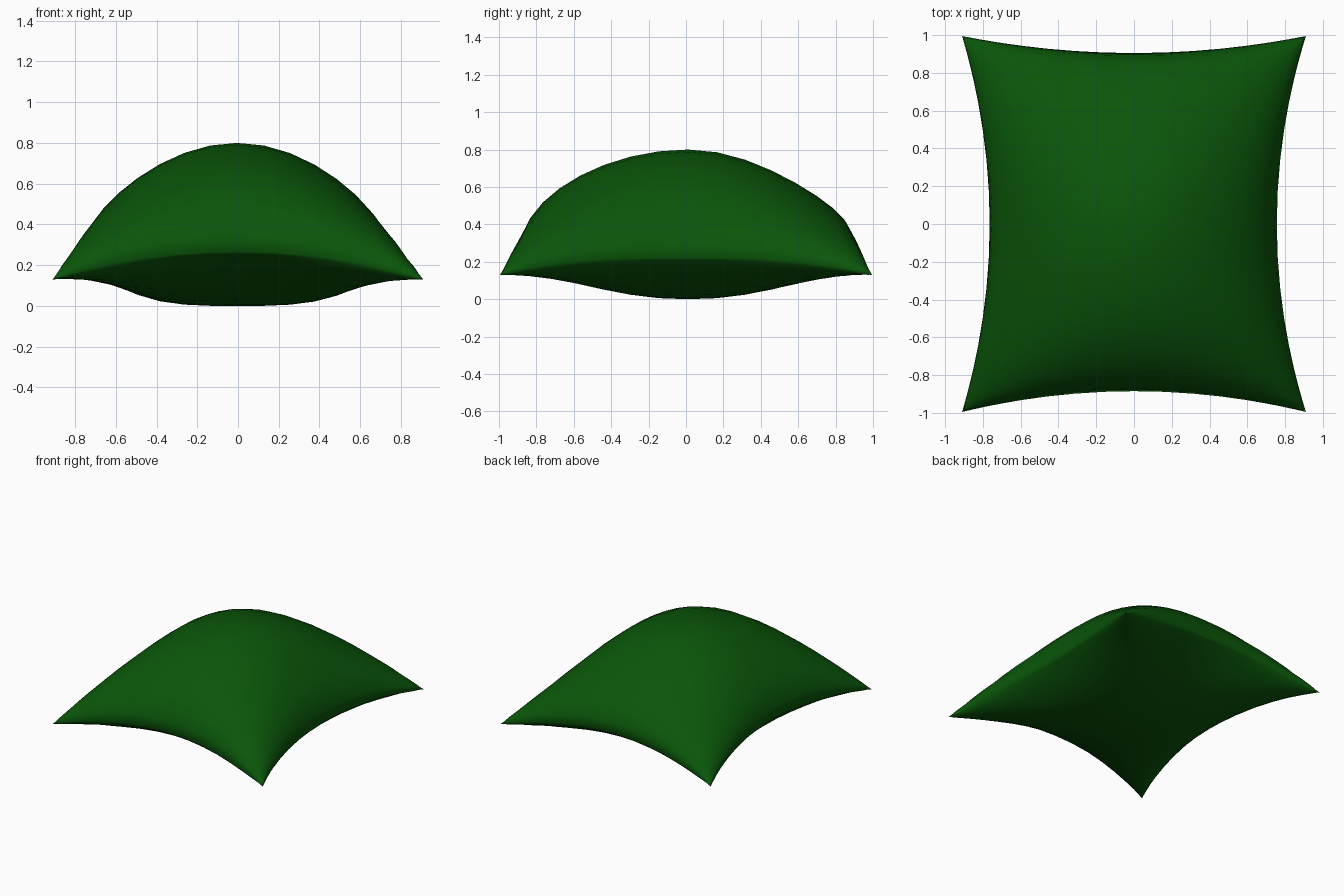
import bpy, bmesh, math

if "Cube" in bpy.data.objects:
    bpy.data.objects.remove(bpy.data.objects["Cube"])

N = 18                     # grid divisions per side
CORNER_Z, TOP_Z = 0.13, 0.80


def seam_rise(u, v):
    """Seam height at the middle of the sides, lowest on the right side."""
    side = u * u / (u * u + v * v + 1e-6)
    return side * (0.235 - 0.015 * u) + (1 - side) * 0.265


def surface_point(u, v, top):
    """Point on the upper or lower cloth panel for u, v in -1..1."""
    a, b = abs(u), abs(v)
    fall_u, fall_v = max(0, 1 - a * a), max(0, 1 - b * b)
    # pinched outline: sides curve inward between the pointed corners
    x = u * (0.91 - 0.15 * fall_v) - 0.004 * fall_v
    y = v * (0.995 - 0.10 * fall_u) + 0.01 * fall_u
    rise = seam_rise(u, v)
    seam = rise - (rise - CORNER_Z) * (a * b) ** 2.5
    if top:
        z = seam + (TOP_Z - rise) * fall_u ** 0.58 * fall_v ** 0.52
        # slumped shoulders, strongest toward the back
        z -= 0.10 * a * a * fall_u * math.sqrt(fall_v)
        z -= (0.20 if v > 0 else 0.04) * b * b * fall_v * math.sqrt(fall_u)
    else:
        z = seam - rise * (1 - a ** 3.4) * (1 - b ** 2.2)
        # fuller belly toward the corners
        z -= 0.28 * (a * b) ** 2 * math.sqrt(fall_u * fall_v)
    return x, y, z


def add_panel(bm, top):
    # rows bunch together toward the seam where the cloth curves most
    steps = [math.sin(math.pi / 2 * (2 * i / N - 1)) for i in range(N + 1)]
    rows = [[bm.verts.new(surface_point(u, v, top)) for u in steps] for v in steps]
    for j in range(N):
        for i in range(N):
            quad = [rows[j][i], rows[j][i + 1], rows[j + 1][i + 1], rows[j + 1][i]]
            bm.faces.new(quad if top else quad[::-1])


# upper and lower panels sewn together along the seam
bm = bmesh.new()
add_panel(bm, True)
add_panel(bm, False)
bmesh.ops.remove_doubles(bm, verts=bm.verts, dist=0.0005)
bmesh.ops.recalc_face_normals(bm, faces=bm.faces)
for f in bm.faces:
    f.smooth = True

mesh = bpy.data.meshes.new("cushion")
bm.to_mesh(mesh)
bm.free()
cushion = bpy.data.objects.new("cushion", mesh)
bpy.context.collection.objects.link(cushion)

# dark green cloth
cloth = bpy.data.materials.new("green_cloth")
cloth.diffuse_color = (0.003, 0.092, 0.003, 1)
cloth.use_nodes = True
cloth.node_tree.nodes["Principled BSDF"].inputs["Base Color"].default_value = cloth.diffuse_color
mesh.materials.append(cloth)
